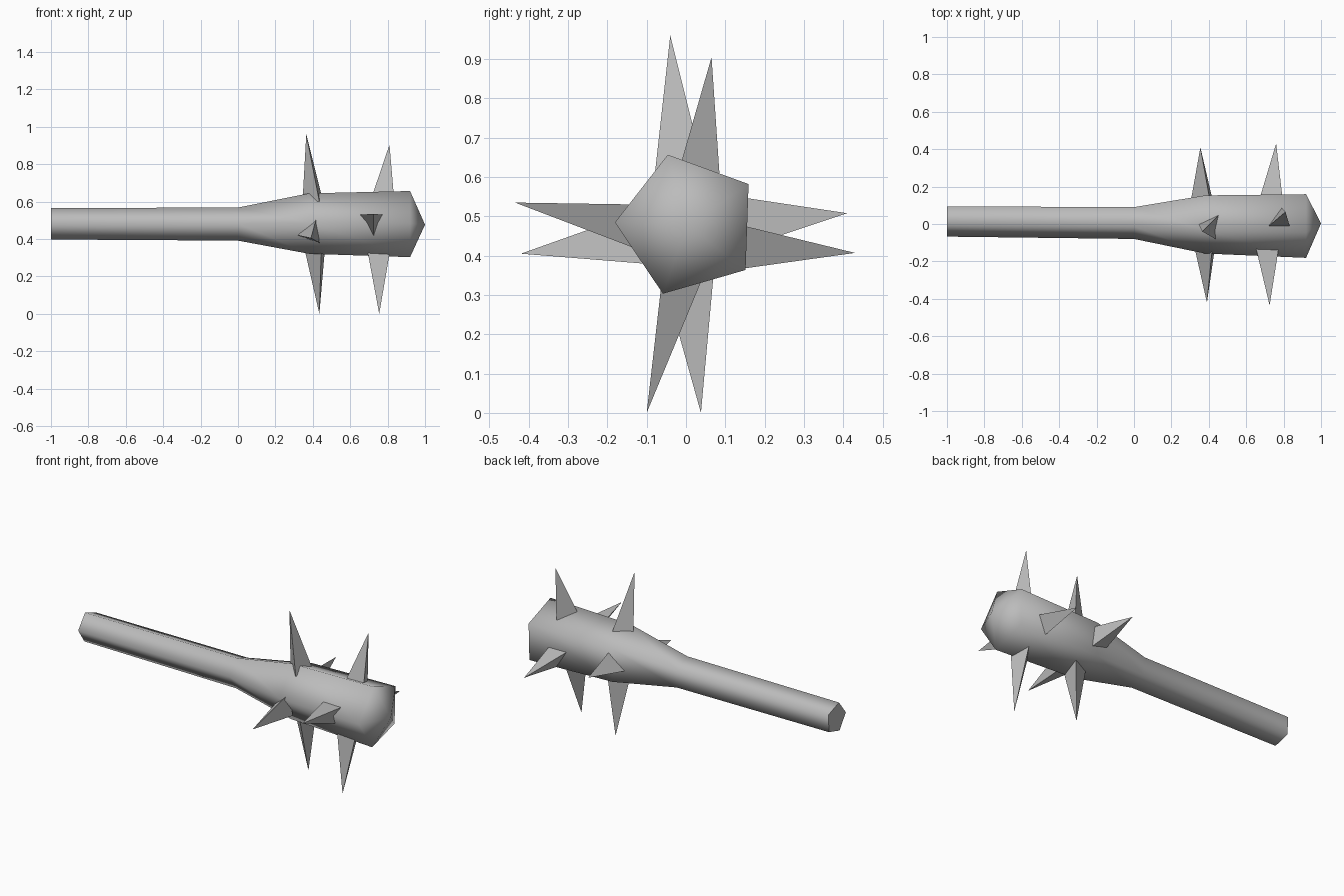
import bpy, bmesh
from math import cos, sin, radians
from mathutils import Vector

cube = bpy.data.objects.get("Cube")
if cube:
    bpy.data.objects.remove(cube, do_unlink=True)

GREY = (0.5, 0.5, 0.5, 1.0)
grey = bpy.data.materials.new("plain grey")
grey.use_nodes = True
grey.diffuse_color = GREY
grey.node_tree.nodes["Principled BSDF"].inputs["Base Color"].default_value = GREY


def finish(bm, name):
    """Turn a bmesh into a named object with the grey material."""
    bmesh.ops.recalc_face_normals(bm, faces=bm.faces)
    mesh = bpy.data.meshes.new(name)
    bm.to_mesh(mesh)
    bm.free()
    mesh.materials.append(grey)
    obj = bpy.data.objects.new(name, mesh)
    bpy.context.collection.objects.link(obj)
    return obj


# Club body: five-sided rings along a slightly skewed axis (x, y, z, radius)
SIDES = 5
RINGS = [(-1, 0.021, 0.481, 0.0885), (0, 0.013, 0.479, 0.093),
         (0.38, 0.012, 0.481, 0.17), (0.92, 0.005, 0.478, 0.186)]
bm = bmesh.new()
loops = []
for x, y, z, r in RINGS:
    angles = [radians(178 + 360 * i / SIDES) for i in range(SIDES)]
    loops.append([bm.verts.new((x, y + r * cos(a), z + r * sin(a))) for a in angles])
tip = bm.verts.new((1, 0.003, 0.477))
for i in range(SIDES):
    j = (i + 1) % SIDES
    for a, b in zip(loops, loops[1:]):
        bm.faces.new((a[i], a[j], b[j], b[i]))
    bm.faces.new((loops[-1][i], loops[-1][j], tip))
for face in bm.faces:
    face.smooth = True
bm.faces.new(loops[0])  # flat butt of the handle
finish(bm, "club_body")


# Spikes: three-sided pyramids; the base lies across the given axis
def spike(name, base, point, axis, corners):
    bm = bmesh.new()
    verts = []
    for u, v in corners:
        offset = (u, v, 0) if axis == "z" else (u, 0, v)
        verts.append(bm.verts.new(Vector(base) + Vector(offset)))
    apex = bm.verts.new(point)
    bm.faces.new(verts)
    for i in range(3):
        bm.faces.new((verts[i], verts[(i + 1) % 3], apex))
    finish(bm, name)


INNER_Z = [(0.045, 0.06), (-0.065, 0.01), (0.025, -0.07)]
INNER_Y = [(0.03, 0.075), (-0.07, -0.02), (0.045, -0.06)]
OUTER_Z = [(-0.065, -0.04), (0.06, -0.04), (0.015, 0.065)]
OUTER_Y = [(-0.065, 0.04), (0.06, 0.04), (0.01, -0.075)]

spike("inner_spike_top", (0.41, -0.01, 0.6), (0.365, -0.04, 0.96), "z", INNER_Z)
spike("inner_spike_bottom", (0.42, 0.01, 0.35), (0.435, 0.038, 0), "z", INNER_Z)
spike("inner_spike_front", (0.39, -0.11, 0.44), (0.39, -0.42, 0.405), "y", INNER_Y)
spike("inner_spike_back", (0.375, 0.13, 0.475), (0.355, 0.41, 0.508), "y", INNER_Y)
spike("outer_spike_top", (0.775, 0.02, 0.61), (0.81, 0.065, 0.905), "z", OUTER_Z)
spike("outer_spike_bottom", (0.755, -0.02, 0.35), (0.755, -0.1, 0), "z", OUTER_Z)
spike("outer_spike_front", (0.715, -0.12, 0.49), (0.725, -0.435, 0.535), "y", OUTER_Y)
spike("outer_spike_back", (0.735, 0.13, 0.44), (0.76, 0.43, 0.407), "y", OUTER_Y)
